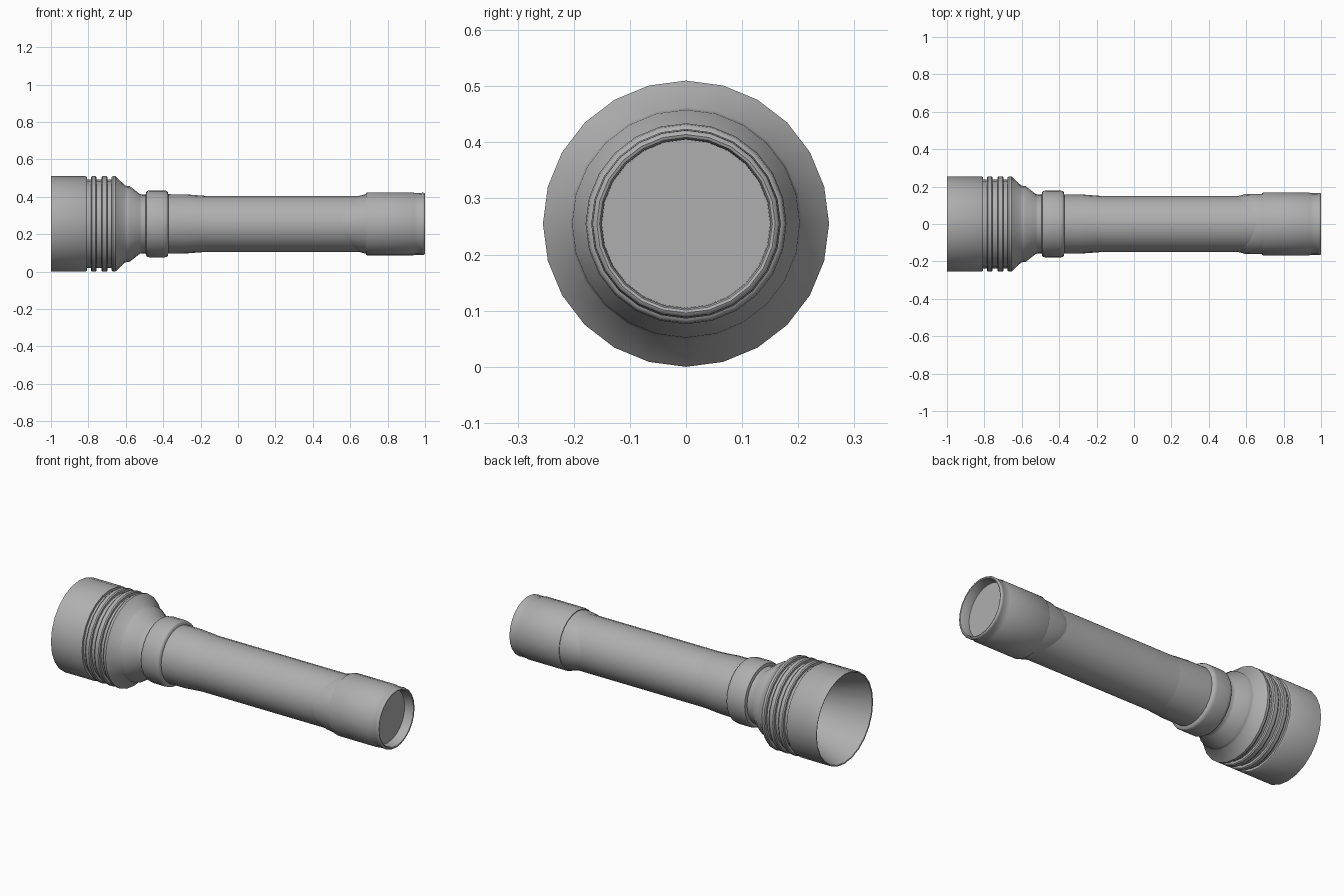
import bpy, bmesh
from math import sin, cos, pi, radians

if "Cube" in bpy.data.objects:
    bpy.data.objects.remove(bpy.data.objects["Cube"])

SEG = 24
AXIS_Z = 0.255

# Mid-grey body colour
grey = bpy.data.materials.new("mid_grey")
grey.diffuse_color = (0.43, 0.43, 0.43, 1)
grey.use_nodes = True
grey.node_tree.nodes["Principled BSDF"].inputs["Base Color"].default_value = grey.diffuse_color


def lathe(name, profile, wave=0.0, wave_from=99):
    """Revolve (x, radius) points about the long axis, capping both ends.
    Points from index wave_from on reach further along x at the sides."""
    bm = bmesh.new()
    rings = []
    for i, (x, r) in enumerate(profile):
        ring = []
        for k in range(SEG):
            a = 2 * pi * k / SEG
            dx = wave * cos(2 * a) if i >= wave_from else 0
            ring.append(bm.verts.new((x + dx, r * cos(a), AXIS_Z + r * sin(a))))
        rings.append(ring)
    for a, b in zip(rings, rings[1:]):
        for k in range(SEG):
            n = (k + 1) % SEG
            bm.faces.new((a[k], a[n], b[n], b[k]))
    bm.faces.new(rings[0])
    bm.faces.new(rings[-1])
    bmesh.ops.recalc_face_normals(bm, faces=bm.faces)
    me = bpy.data.meshes.new(name)
    bm.to_mesh(me)
    bm.free()
    me.materials.append(grey)
    me.shade_smooth()
    me.set_sharp_from_angle(angle=radians(38))
    ob = bpy.data.objects.new(name, me)
    bpy.context.collection.objects.link(ob)
    return ob


# Lamp head: hollow reflector cone, plain rim, three cooling ridges, stepped cone
head = [(-0.58, 0.10), (-0.78, 0.178), (-0.998, 0.249), (-1.0, 0.255),
        (-0.815, 0.255), (-0.808, 0.250), (-0.808, 0.237)]
for x0, x1 in ((-0.787, -0.756), (-0.73, -0.697), (-0.675, -0.65)):
    head += [(x0, 0.237), (x0, 0.250), (x0 + 0.006, 0.255),
             (x1 - 0.006, 0.255), (x1, 0.250)]
    if x1 < -0.66:
        head.append((x1, 0.237))
head += [(-0.605, 0.207), (-0.595, 0.204), (-0.58, 0.203),
         (-0.525, 0.160), (-0.515, 0.157), (-0.48, 0.157)]
lathe("lamp_head", head)

# Rounded collar behind the head
lathe("collar", [(-0.495, 0.155), (-0.49, 0.172), (-0.483, 0.177), (-0.47, 0.179),
                 (-0.395, 0.179), (-0.382, 0.177), (-0.376, 0.172), (-0.372, 0.155)])

# Long grip tube
lathe("grip_tube", [(-0.5, 0.150), (0.94, 0.150)])

# Flared sleeves that blend into both ends of the grip
lathe("front_sleeve", [(-0.42, 0.159), (-0.28, 0.158), (-0.16, 0.149)])
lathe("rear_sleeve", [(0.72, 0.162), (0.64, 0.160), (0.60, 0.149)],
      wave=-0.045, wave_from=1)

# Tail cap with a rounded lip and a recessed end
lathe("tail_cap", [(0.685, 0.155), (0.685, 0.165), (0.693, 0.169), (0.935, 0.169),
                   (0.942, 0.166), (0.980, 0.165), (0.986, 0.167), (0.993, 0.1665),
                   (0.998, 0.163), (1.0, 0.159), (0.998, 0.154), (0.991, 0.151),
                   (0.945, 0.150)])
